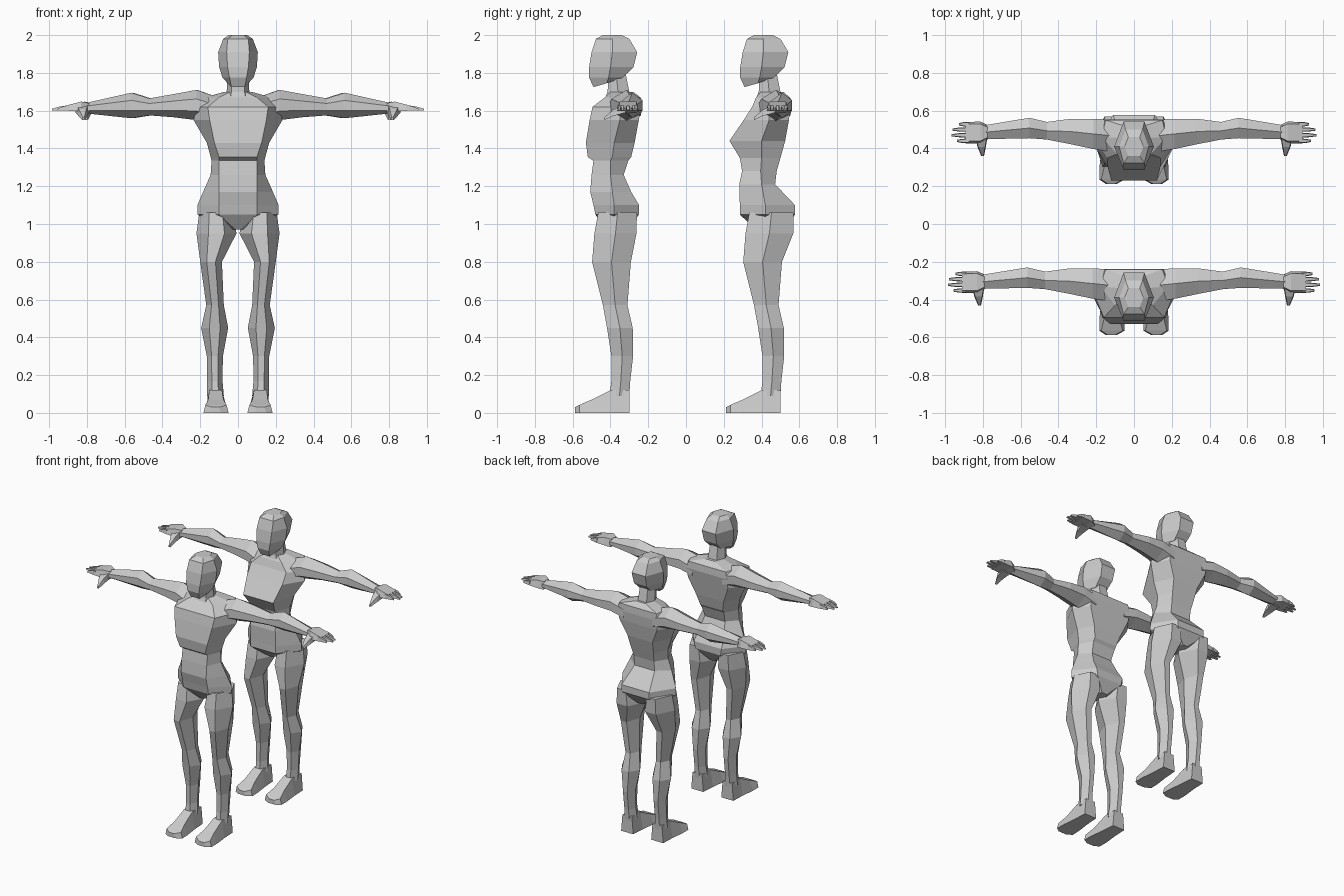
import bpy, bmesh
from mathutils import Vector


def loft(name, rings, mirror=False):
    """Skin a list of equal-length point rings, cap both ends."""
    bm = bmesh.new()
    loops = [[bm.verts.new(p) for p in r] for r in rings]
    n = len(loops[0])
    for a, b in zip(loops, loops[1:]):
        for i in range(n):
            j = (i + 1) % n
            bm.faces.new((a[i], a[j], b[j], b[i]))
    bm.faces.new(loops[0])
    bm.faces.new(loops[-1])
    bmesh.ops.recalc_face_normals(bm, faces=bm.faces)
    me = bpy.data.meshes.new(name)
    bm.to_mesh(me)
    bm.free()
    ob = bpy.data.objects.new(name, me)
    bpy.context.collection.objects.link(ob)
    if mirror:
        m = ob.modifiers.new("mirror", "MIRROR")
        m.use_mirror_merge = False
    return ob


def body_ring(z, f, s, b, fw, w, bw, oy=0, tilt=0):
    """Six points: front panel, side ridges, back panel."""
    return [Vector((x, y + oy, z + tilt * k)) for x, y, k in (
        (-fw, f, -1), (fw, f, -1), (w, s, 0), (bw, b, 1), (-bw, b, 1), (-w, s, 0))]


def hexa(a0, a1, b0, b1, k=0.2):
    """Six (a, b) points: ridges at both a ends, flats at both b ends."""
    am, bm_, d = (a0 + a1) / 2, (b0 + b1) / 2, (a1 - a0) * k
    return [(a0, bm_), (am - d, b0), (am + d, b0), (a1, bm_), (am + d, b1), (am - d, b1)]


def rect(a0, a1, b0, b1, inset=0.0):
    return [(a0, b0), (a1, b0), (a1 - inset, b1), (a0 + inset, b1)]


# ring columns: z, front y, side y, back y, front half width, half width, back half width
MALE_TORSO = [
    (0.97, -.42, -.36, -.30, .01, .06, .02),
    (1.05, -.48, -.38, -.25, .10, .215, .10),
    (1.10, -.49, -.38, -.248, .10, .215, .11),
    (1.17, -.507, -.39, -.29, .10, .185, .10),
    (1.26, -.50, -.40, -.33, .10, .145, .08),
    (1.335, -.49, -.40, -.305, .10, .14, .09),
    (1.355, -.52, -.39, -.29, .10, .145, .09),
    (1.43, -.53, -.38, -.272, .125, .165, .11),
    (1.55, -.51, -.35, -.25, .15, .235, .16),
    (1.62, -.495, -.35, -.237, .16, .22, .16),
    (1.67, -.43, -.33, -.24, .10, .18, .15),
    (1.70, -.40, -.34, -.28, .04, .07, .04)]
FEMALE_TORSO = [
    (0.97, .37, .43, .52, .01, .06, .02),
    (1.05, .285, .42, .577, .10, .215, .11),
    (1.10, .285, .42, .577, .10, .213, .11),
    (1.21, .282, .40, .472, .10, .165, .08),
    (1.28, .297, .395, .48, .09, .135, .08),
    (1.35, .285, .40, .50, .095, .135, .09),
    (1.44, .23, .40, .525, .12, .165, .10),
    (1.55, .305, .44, .545, .14, .225, .15),
    (1.62, .35, .44, .552, .14, .21, .16),
    (1.67, .37, .46, .55, .09, .17, .15),
    (1.70, .395, .455, .515, .04, .065, .04)]
HEAD = [
    (1.745, -.49, -.42, -.37, .035, .055, .035),
    (1.775, -.513, -.41, -.335, .045, .082, .045),
    (1.83, -.513, -.40, -.278, .055, .10, .05),
    (1.91, -.50, -.39, -.258, .06, .105, .055),
    (1.98, -.477, -.39, -.30, .055, .078, .045),
    (2.00, -.44, -.39, -.34, .03, .05, .03)]
# leg rings: z, inner x, outer x, front y, back y
LEG = [
    (1.06, .03, .205, -.465, -.26), (.95, .008, .22, -.485, -.262),
    (.80, .085, .20, -.497, -.292), (.57, .075, .168, -.44, -.31),
    (.45, .052, .195, -.418, -.282), (.30, .08, .165, -.395, -.28),
    (.17, .082, .163, -.395, -.295), (.09, .075, .165, -.405, -.30)]
# arm rings: x, bottom z, top z, front y, back y
ARM = [
    (.12, 1.53, 1.675, -.41, -.24), (.22, 1.55, 1.71, -.395, -.235),
    (.34, 1.565, 1.688, -.37, -.235), (.47, 1.575, 1.665, -.345, -.252),
    (.565, 1.56, 1.695, -.338, -.23), (.80, 1.585, 1.642, -.343, -.268)]
# foot rings: y, inner x, outer x, top z, top inset
FOOT = [
    (-.30, .072, .168, .12, .01), (-.40, .065, .172, .12, .02),
    (-.50, .052, .183, .07, .025), (-.565, .05, .183, .042, .01),
    (-.587, .09, .15, .03, .01)]
PALM = [(.79, -.345, -.268, 1.587, 1.64), (.83, -.365, -.25, 1.597, 1.648),
        (.91, -.365, -.252, 1.60, 1.627)]
THUMB = [(-.32, .79, .86, 1.59, 1.635), (-.385, .80, .845, 1.572, 1.605),
         (-.432, .81, .825, 1.55, 1.565)]
FINGERS = [(-.352, .955), (-.322, .985), (-.292, .98), (-.264, .945)]


def figure(tag, torso, oy, arm_scale, rump):
    # torso, neck, head
    loft(tag + "_torso", [body_ring(*r) for r in torso])
    loft(tag + "_neck", [body_ring(*r, oy) for r in (
        (1.66, -.43, -.35, -.27, .04, .085, .05),
        (1.70, -.415, -.36, -.30, .035, .06, .035),
        (1.80, -.41, -.37, -.32, .035, .055, .03))])
    loft(tag + "_head", [body_ring(*r, oy, .02 if i == 0 else 0)
                         for i, r in enumerate(HEAD)])
    # legs
    legs = []
    for i, (z, x0, x1, f, b) in enumerate(LEG):
        b += rump[i] if i < len(rump) else 0
        legs.append([(x, y + oy, z) for x, y in hexa(x0, x1, f, b)])
    loft(tag + "_legs", legs, True)
    # feet
    loft(tag + "_feet", [[(x, y + oy, z) for x, z in rect(x0, x1, 0, zt, ins)]
                         for y, x0, x1, zt, ins in FOOT], True)
    # arms
    ay, k = oy - (.008 if oy else 0), arm_scale
    loft(tag + "_arms", [[(x * k, y + ay, z) for z, y in hexa(z0, z1, f, b)]
                         for x, z0, z1, f, b in ARM], True)
    # hands
    loft(tag + "_palms", [[(x * k, y + ay, z) for y, z in rect(y0, y1, z0, z1, .012)]
                          for x, y0, y1, z0, z1 in PALM], True)
    loft(tag + "_thumbs", [[(x * k, y + ay, z) for x, z in rect(x0, x1, z0, z1, .004)]
                           for y, x0, x1, z0, z1 in THUMB], True)
    for n, (y, tip) in enumerate(FINGERS):
        mid = (.90 + tip) / 2
        rings = [[(x * k, v + ay, z) for v, z in rect(y - h, y + h, z0, z1, .003)]
                 for x, h, z0, z1 in ((.89, .012, 1.602, 1.63), (mid, .011, 1.602, 1.622),
                                      (tip, .006, 1.602, 1.61))]
        loft(f"{tag}_finger_{n + 1}", rings, True)


figure("male", MALE_TORSO, 0, 1.0, ())
figure("female", FEMALE_TORSO, .80, .98, (.03, .03))
